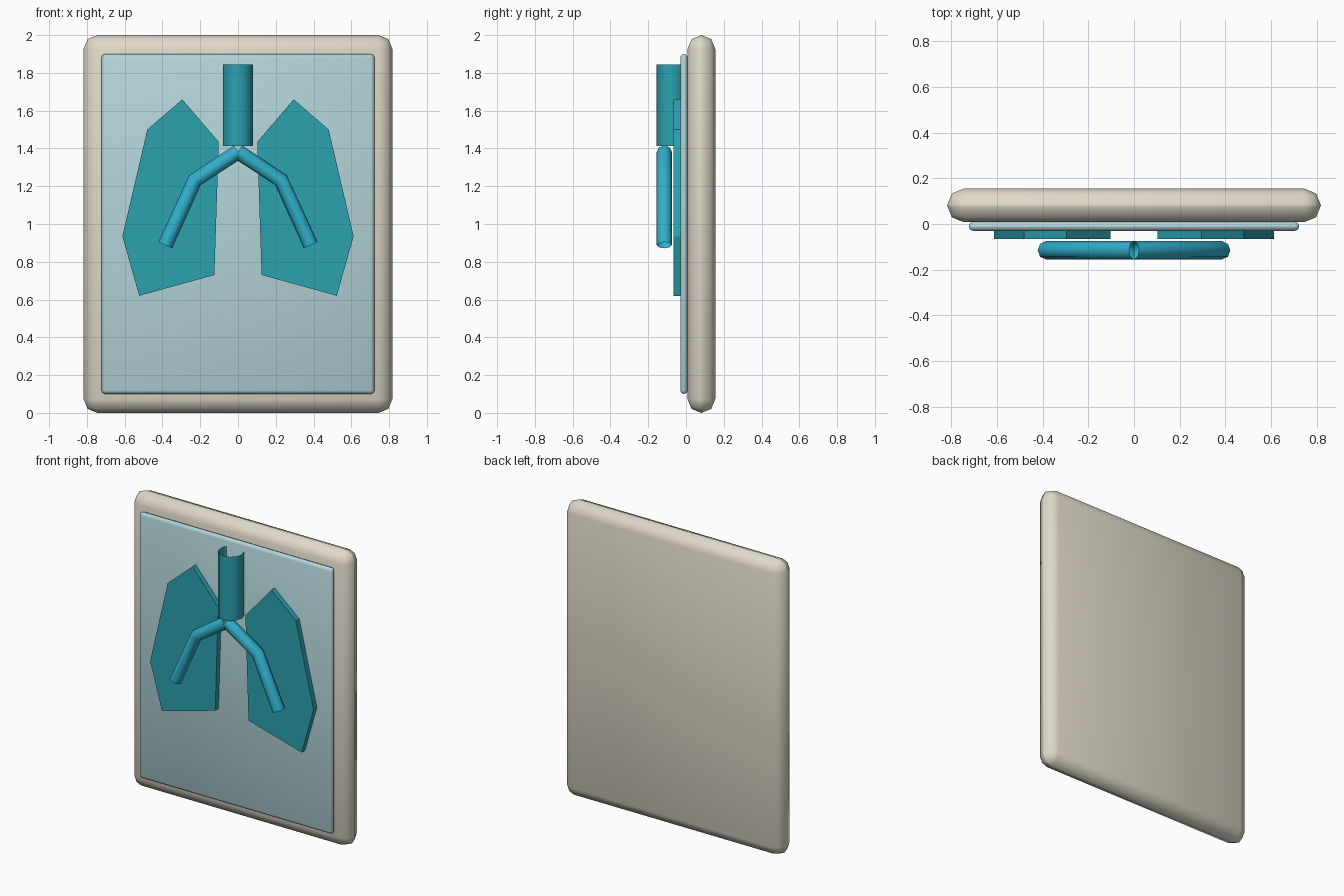
import bpy, bmesh, math

if "Cube" in bpy.data.objects:
    bpy.data.objects.remove(bpy.data.objects["Cube"])


def material(name, rgb):
    m = bpy.data.materials.new(name)
    m.diffuse_color = (*rgb, 1)
    m.use_nodes = True
    m.node_tree.nodes["Principled BSDF"].inputs["Base Color"].default_value = m.diffuse_color
    return m


BEIGE = material("beige", (0.74, 0.69, 0.58))
PALE = material("pale_blue", (0.45, 0.66, 0.69))
TEAL = material("teal", (0.025, 0.36, 0.43))
CYAN = material("cyan", (0.03, 0.43, 0.60))


def activate(ob):
    bpy.ops.object.select_all(action='DESELECT')
    ob.select_set(True)
    bpy.context.view_layer.objects.active = ob


def slab(name, width, height, y0, y1, mat):
    # Upright board with fully rounded edges
    bpy.ops.mesh.primitive_cube_add(size=1, location=(0, (y0 + y1) / 2, 1))
    ob = bpy.context.object
    ob.name = name
    ob.scale = (width, y1 - y0, height)
    bpy.ops.object.transform_apply(location=False, rotation=False, scale=True)
    bev = ob.modifiers.new("round", 'BEVEL')
    bev.width = (y1 - y0) / 2 - 0.0005
    bev.segments = 2
    bpy.ops.object.modifier_apply(modifier=bev.name)
    bpy.ops.object.shade_smooth_by_angle(angle=math.radians(50))
    ob.data.materials.append(mat)


def plate(name, outline, y0, y1, mat):
    # Flat outline in the xz plane, extruded in y
    bm = bmesh.new()
    face = bm.faces.new([bm.verts.new((x, y0, z)) for x, z in outline])
    ext = bmesh.ops.extrude_face_region(bm, geom=[face], use_keep_orig=True)
    bmesh.ops.translate(bm, vec=(0, y1 - y0, 0),
                        verts=[v for v in ext["geom"] if isinstance(v, bmesh.types.BMVert)])
    bmesh.ops.recalc_face_normals(bm, faces=bm.faces)
    me = bpy.data.meshes.new(name)
    bm.to_mesh(me)
    bm.free()
    me.materials.append(mat)
    bpy.context.collection.objects.link(bpy.data.objects.new(name, me))


def tube(name, points, y, radius, resolution, mat):
    # Open-ended pipe along a path
    cu = bpy.data.curves.new(name, 'CURVE')
    cu.dimensions = '3D'
    cu.bevel_depth = radius
    cu.bevel_resolution = resolution
    sp = cu.splines.new('POLY')
    sp.points.add(len(points) - 1)
    for p, (x, z) in zip(sp.points, points):
        p.co = (x, y, z, 1)
    cu.materials.append(mat)
    ob = bpy.data.objects.new(name, cu)
    bpy.context.collection.objects.link(ob)
    activate(ob)
    bpy.ops.object.convert(target='MESH')
    bpy.ops.object.shade_smooth_by_angle(angle=math.radians(50))


# Frame and screen
slab("frame", 1.635, 2.0, 0.008, 0.155, BEIGE)
slab("screen", 1.445, 1.80, -0.030, 0.009, PALE)

# Lungs and bronchi, mirrored
lung = [(0.295, 1.66), (0.48, 1.50), (0.612, 0.935),
        (0.523, 0.62), (0.125, 0.73), (0.102, 1.435)]
branch = [(0, 1.382), (0.228, 1.232), (0.385, 0.888)]
for side, s in (("left", -1), ("right", 1)):
    plate(side + "_lung", [(s * x, z) for x, z in lung], -0.066, -0.030, TEAL)
    tube(side + "_bronchus", [(s * x, z) for x, z in branch], -0.115, 0.04, 2, CYAN)

# Windpipe
tube("windpipe", [(0, 1.845), (0, 1.412)], -0.075, 0.08, 4, TEAL)
